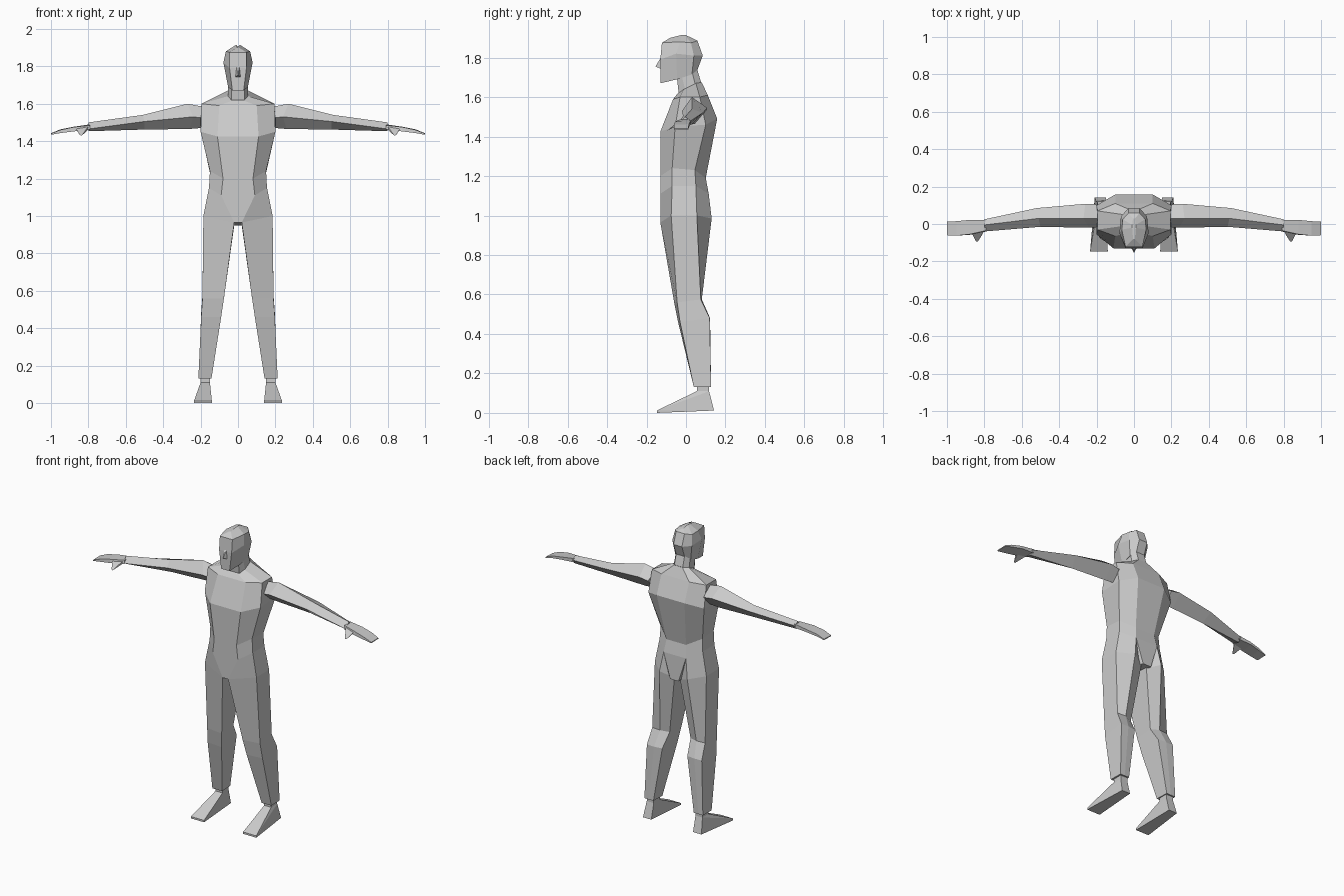
import bpy, bmesh


def finish(name, bm, mirror=False):
    bmesh.ops.recalc_face_normals(bm, faces=bm.faces)
    mesh = bpy.data.meshes.new(name)
    bm.to_mesh(mesh)
    bm.free()
    ob = bpy.data.objects.new(name, mesh)
    bpy.context.collection.objects.link(ob)
    if mirror:
        ob.modifiers.new("Mirror", 'MIRROR').use_mirror_merge = False
    return ob


def loft(name, rings, mirror=False):
    """Skin a series of rings with equal point counts and cap both ends."""
    bm = bmesh.new()
    loops = [[bm.verts.new(p) for p in ring] for ring in rings]
    n = len(loops[0])
    for a, b in zip(loops, loops[1:]):
        for i in range(n):
            j = (i + 1) % n
            bm.faces.new((a[i], a[j], b[j], b[i]))
    bm.faces.new(loops[0])
    bm.faces.new(loops[-1])
    return finish(name, bm, mirror)


def hull(name, points, mirror=False):
    bm = bmesh.new()
    for p in points:
        bm.verts.new(p)
    bmesh.ops.convex_hull(bm, input=bm.verts)
    return finish(name, bm, mirror)


def sym(half):
    """Complete a front-to-back half ring across x = 0."""
    return half + [(-x, y, z) for x, y, z in reversed(half)]


# Torso: collar, shoulders, chest, waist, hips, crotch
loft("torso", [sym(h) for h in (
    [(.035, -.045, 1.615), (.055, -.01, 1.64), (.055, .05, 1.67), (.03, .08, 1.675)],
    [(.10, -.065, 1.59), (.195, -.03, 1.60), (.195, .07, 1.60), (.10, .11, 1.61)],
    [(.11, -.13, 1.425), (.20, -.055, 1.45), (.20, .10, 1.46), (.10, .158, 1.49)],
    [(.08, -.13, 1.20), (.15, -.07, 1.24), (.15, .045, 1.23), (.07, .10, 1.19)],
    [(.09, -.13, 1.11), (.155, -.07, 1.15), (.155, .05, 1.15), (.08, .115, 1.11)],
    [(.02, -.13, .965), (.04, -.05, .965), (.04, .05, .96), (.03, .12, .95)],
)])

# Neck
loft("neck", [sym(h) for h in (
    [(.035, -.035, 1.60), (.055, 0, 1.62), (.055, .05, 1.65), (.03, .078, 1.67)],
    [(.035, -.045, 1.69), (.052, -.02, 1.70), (.052, .03, 1.73), (.03, .057, 1.74)],
)])

# Head: jaw, cheeks, brow, crown
loft("head", [sym(h) for h in (
    [(.03, -.13, 1.67), (.053, -.045, 1.69), (.055, .03, 1.715), (.03, .055, 1.73)],
    [(.045, -.13, 1.79), (.078, -.05, 1.82), (.07, .04, 1.81), (.03, .085, 1.81)],
    [(.045, -.122, 1.875), (.065, -.03, 1.88), (.06, .025, 1.875), (.03, .058, 1.885)],
    [(.005, -.08, 1.90), (.01, -.02, 1.915), (.01, -.005, 1.915), (.005, .03, 1.90)],
)])
hull("nose", [(0, -.155, 1.755), (.016, -.125, 1.742), (-.016, -.125, 1.742),
              (.008, -.128, 1.80), (-.008, -.128, 1.80)])

# Arms: diamond sections (top, back, bottom, front)
loft("arm", [
    [(.19, .03, 1.585), (.20, .105, 1.535), (.20, .045, 1.47), (.20, -.02, 1.525)],
    [(.27, .03, 1.60), (.26, .108, 1.545), (.26, .045, 1.465), (.24, -.02, 1.53)],
    [(.51, .03, 1.54), (.52, .085, 1.52), (.50, .03, 1.462), (.50, -.015, 1.505)],
    [(.80, -.005, 1.50), (.80, .025, 1.48), (.80, .005, 1.453), (.80, -.04, 1.465)],
], True)

# Hands (back top, back bottom, front bottom, front top) and thumbs
loft("hand", [
    [(.79, .02, 1.49), (.79, .02, 1.465), (.79, -.04, 1.462), (.79, -.035, 1.485)],
    [(.88, .022, 1.477), (.88, .022, 1.46), (.88, -.058, 1.452), (.88, -.055, 1.475)],
    [(.95, .015, 1.463), (.95, .015, 1.448), (.95, -.062, 1.443), (.95, -.062, 1.46)],
    [(1.0, .012, 1.442), (1.0, .012, 1.436), (1.0, -.06, 1.434), (1.0, -.06, 1.44)],
], True)
hull("thumb", [(.80, -.035, 1.48), (.80, -.035, 1.462), (.87, -.045, 1.473), (.86, -.045, 1.455),
               (.815, -.062, 1.455), (.84, -.065, 1.455), (.835, -.095, 1.43), (.845, -.092, 1.432)], True)

# Legs: front inner, front outer, back outer, back ridge, inner back
loft("leg", [
    [(.09, -.13, 1.11), (.155, -.07, 1.15), (.155, .05, 1.15), (.08, .115, 1.11), (.03, .05, 1.05)],
    [(.02, -.13, .965), (.185, -.075, 1.0), (.185, .055, 1.0), (.10, .13, .985), (.02, .09, .95)],
    [(.075, -.06, .56), (.19, -.045, .56), (.19, .075, .575), (.13, .08, .575), (.075, .06, .57)],
    [(.09, -.04, .46), (.197, -.03, .46), (.197, .12, .48), (.145, .122, .48), (.09, .115, .48)],
    [(.142, .04, .13), (.212, .04, .13), (.21, .127, .13), (.177, .127, .13), (.145, .127, .13)],
], True)

# Ankles and feet
ankle = [(.15, .055), (.20, .055), (.20, .117), (.15, .117)]
loft("ankle", [[(x, y, z) for x, y in ankle] for z in (.10, .14)], True)
hull("foot", [(x, y, .11) for x, y in ankle] +
     [(x, -.148, z) for x in (.14, .235) for z in (0, .012)] +
     [(x, .142, .012) for x in (.15, .21)], True)
